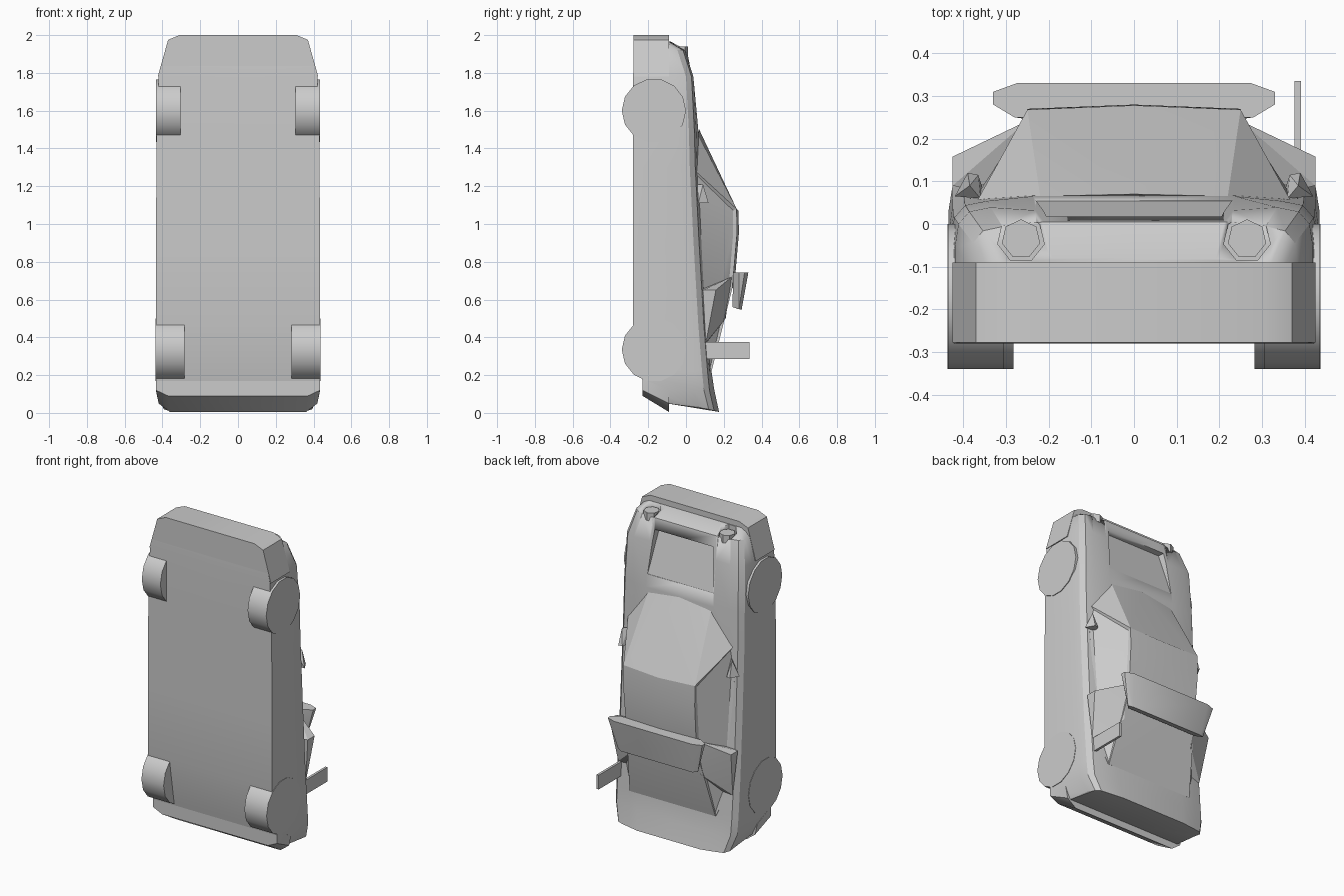
import bpy, bmesh, math
from mathutils import Vector

if "Cube" in bpy.data.objects:
    bpy.data.objects.remove(bpy.data.objects["Cube"])

grey = bpy.data.materials.new("plain grey")
grey.use_nodes = True
grey.diffuse_color = (0.6, 0.6, 0.6, 1)
grey.node_tree.nodes["Principled BSDF"].inputs["Base Color"].default_value = (0.6, 0.6, 0.6, 1)


def finish(name, bm, angle=30):
    bmesh.ops.recalc_face_normals(bm, faces=bm.faces)
    mesh = bpy.data.meshes.new(name)
    bm.to_mesh(mesh)
    bm.free()
    ob = bpy.data.objects.new(name, mesh)
    bpy.context.collection.objects.link(ob)
    mesh.materials.append(grey)
    bpy.ops.object.select_all(action='DESELECT')
    bpy.context.view_layer.objects.active = ob
    ob.select_set(True)
    bpy.ops.object.shade_smooth_by_angle(angle=math.radians(angle))
    return ob


def hull(points, both=True):
    """Convex solid around points, optionally mirrored across x."""
    bm = bmesh.new()
    for x, y, z in points:
        bm.verts.new((x, y, z))
        if both and x:
            bm.verts.new((-x, y, z))
    bmesh.ops.convex_hull(bm, input=bm.verts)
    loose = [v for v in bm.verts if not v.link_faces]
    bmesh.ops.delete(bm, geom=loose, context='VERTS')
    bmesh.ops.dissolve_limit(bm, angle_limit=math.radians(4), verts=bm.verts, edges=bm.edges)
    return bm


def disc(name, centre, r, depth, sides, axis):
    bm = bmesh.new()
    bmesh.ops.create_cone(bm, cap_ends=True, segments=sides, radius1=r, radius2=r, depth=depth)
    turn = Vector((0, 0, 1)).rotation_difference(Vector(axis)).to_matrix()
    bmesh.ops.rotate(bm, verts=bm.verts, matrix=turn)
    bmesh.ops.translate(bm, verts=bm.verts, vec=centre)
    return finish(name, bm, 40)


def cut(target, cutter):
    cutter.hide_render = True
    cutter.hide_viewport = True
    cutter.display_type = 'WIRE'
    mod = target.modifiers.new("cut", 'BOOLEAN')
    mod.operation = 'DIFFERENCE'
    mod.object = cutter


# Body shell: z, half width, floor, shoulder, centre top
stations = [
    (1.965, .35, -.27, -.085, -.08), (1.92, .385, -.275, -.01, .005),
    (1.78, .42, -.28, .035, .032), (1.5, .43, -.28, .05, .065),
    (1.3, .432, -.28, .055, .07), (.9, .434, -.28, .075, .09),
    (.47, .435, -.28, .1, .12), (.22, .435, -.24, .12, .135),
    (.12, .433, -.22, .13, .15), (.05, .40, -.1, .155, .175)]
bm = bmesh.new()
rings = []
for i, (z, w, floor, side, top) in enumerate(stations):
    low = max(side - .09, floor + .01)
    half = [(w, floor), (w, low), (w * .98, side - .035), (w * .92, side - .006),
            (w * .8, side + .004), (w * .55, top)]
    ring = half + [(0, top)] + [(-x, y) for x, y in reversed(half)] + [(0, floor)]
    last = i == len(stations) - 1
    rings.append([bm.verts.new((x, y, z - (.045 * max(0, y / .175) if last else 0)))
                  for x, y in ring])
for a, b in zip(rings, rings[1:]):
    for j in range(len(a)):
        k = (j + 1) % len(a)
        bm.faces.new((a[j], a[k], b[k], b[j]))
bm.faces.new(rings[0])
bm.faces.new(rings[-1])
body = finish("body", bm)

# Bonnet recess and headlight pockets
cut(body, finish("bonnet_cutter", hull([
    (.2, -.02, 1.85), (.22, .12, 1.86), (.23, .054, 1.58), (.23, .12, 1.56)])))
for side, name in ((1, "left"), (-1, "right")):
    spot = Vector((.265 * side, -.035, 1.96))
    cut(body, disc(name + "_lamp_cutter", spot, .056, .09, 7, (0, 0, 1)))
    disc(name + "_headlight", spot - Vector((0, 0, .045)), .046, .05, 7, (0, 0, 1))

# Front bumper and rear diffuser
finish("front_bumper", hull([(x, y, z) for y in (-.278, -.09) for x, z in (
    (.31, 2), (.37, 1.975), (.41, 1.84), (.425, 1.78))]))
finish("rear_diffuser", hull([
    (.36, -.09, .005), (.42, -.09, .05), (.435, -.09, .12),
    (.37, -.23, .09), (.434, -.23, .12), (.434, -.23, .18)]))

# Cabin with inset side windows
bm = hull([
    (0, .07, 1.5), (.22, .065, 1.47), (.37, .05, 1.28), (.385, .06, 1.15),
    (.375, .09, .65), (.36, .1, .36), (.3, .135, .22), (.36, 0, 1.2), (.35, 0, .3),
    (.25, .268, 1.08), (0, .278, 1.07), (.25, .27, .95), (0, .28, .95),
    (.245, .245, .66), (0, .255, .66)])
bmesh.ops.recalc_face_normals(bm, faces=bm.faces)
bmesh.ops.dissolve_limit(bm, angle_limit=math.radians(10), verts=bm.verts,
                         edges=[e for e in bm.edges if all(abs(f.normal.x) > .6 for f in e.link_faces)])
panes = [f for f in bm.faces if abs(f.normal.x) > .6 and f.normal.y > .1 and f.calc_area() > .04]
bmesh.ops.inset_region(bm, faces=panes, thickness=.018, depth=-.01)
finish("cabin", bm, 20)

# Rear wing
finish("rear_wing", hull([
    (.275, .33, .742), (.33, .31, .742), (.33, .28, .742), (.28, .25, .742),
    (.25, .294, .545), (.28, .28, .55), (.25, .246, .56)]))

# Side scoops, mirrors and wheels
for s, name in ((1, "left"), (-1, "right")):
    finish(name + "_scoop", hull([(x * s, y, z) for x, y, z in (
        (.25, .242, .72), (.425, .158, .65), (.425, .09, .65), (.3, .06, .65),
        (.25, .21, .5), (.4, .105, .37), (.3, .1, .36))], False), 15)
    finish(name + "_mirror", hull([(x * s, y, z) for x, y, z in (
        (.36, .06, 1.21), (.385, .09, 1.21), (.35, .07, 1.11),
        (.42, .065, 1.11), (.39, .12, 1.11), (.365, .115, 1.11))], False), 15)
    disc(name + "_front_wheel", (.37 * s, -.17, 1.6), .17, .13, 14, (1, 0, 0))
    disc(name + "_rear_wheel", (.36 * s, -.17, .335), .17, .155, 14, (1, 0, 0))

# Single upright plate on the left rear wing
finish("rear_plate", hull([(x, y, z) for x in (.376, .391)
                           for y in (.1, .335) for z in (.285, .375)], False))
